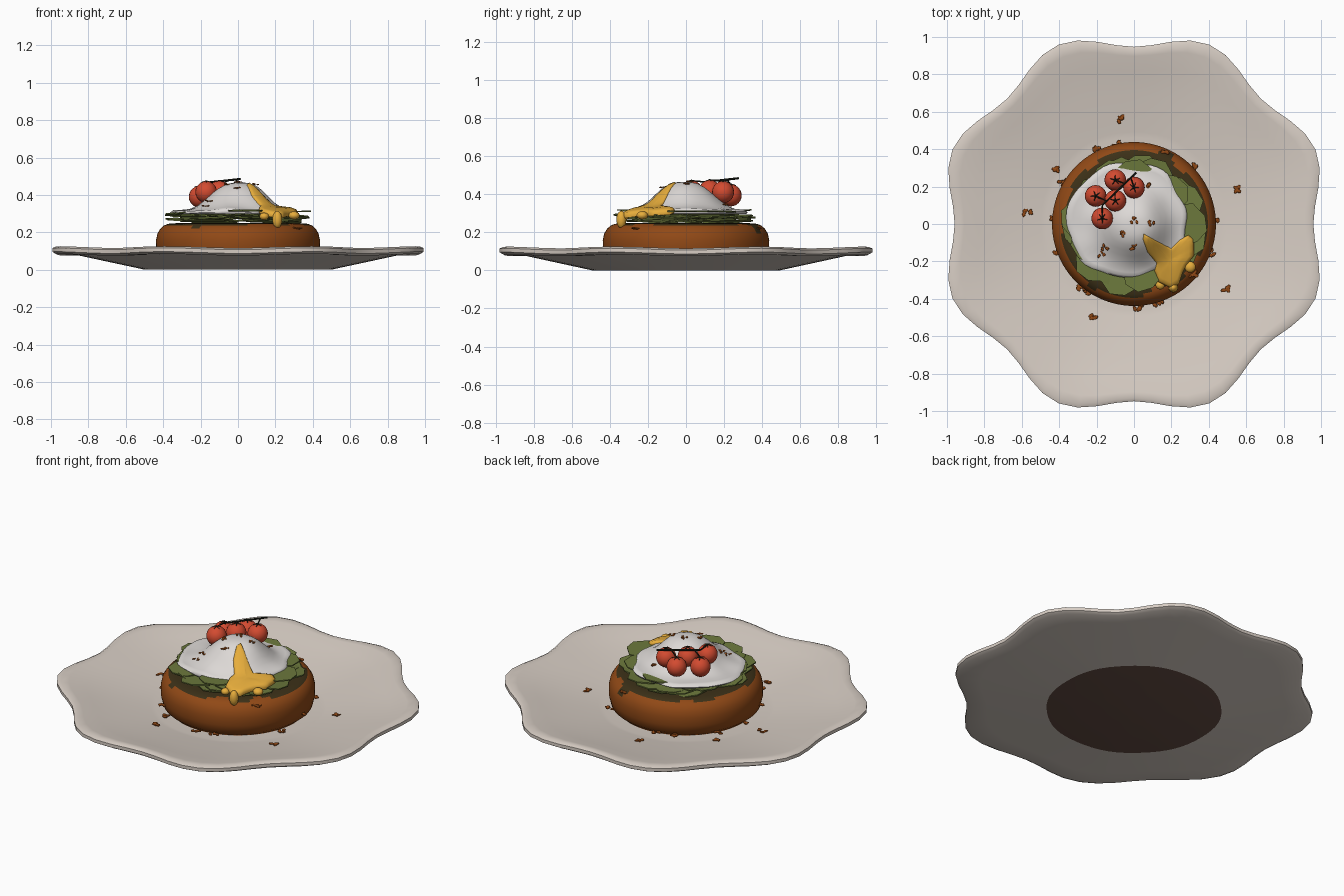
import bpy, bmesh, math, random
from mathutils import Vector, Matrix, noise

if "Cube" in bpy.data.objects:
    bpy.data.objects.remove(bpy.data.objects["Cube"])
random.seed(4)


def mat(name, r, g, b):
    m = bpy.data.materials.new(name)
    m.diffuse_color = (r, g, b, 1)
    m.use_nodes = True
    m.node_tree.nodes["Principled BSDF"].inputs["Base Color"].default_value = m.diffuse_color
    return m


PLATE = mat("plate_cream", 0.68, 0.61, 0.55)
BASE = mat("base_brown", 0.13, 0.075, 0.058)
BREAD = mat("toast_brown", 0.28, 0.066, 0.008)
DARK = mat("char_dark", 0.045, 0.03, 0.009)
LEAF = mat("leaf_green", 0.15, 0.19, 0.045)
WHITE = mat("egg_white", 0.72, 0.69, 0.67)
YOLK = mat("yolk_yellow", 0.80, 0.42, 0.045)
RED = mat("tomato_red", 0.65, 0.07, 0.03)
STEM = mat("stem_dark", 0.012, 0.014, 0.008)


def finish(name, bm, mats, angle=40, rule=None):
    bmesh.ops.recalc_face_normals(bm, faces=bm.faces)
    if rule:
        for f in bm.faces:
            f.material_index = rule(f.calc_center_median(), f.normal)
    me = bpy.data.meshes.new(name)
    bm.to_mesh(me)
    bm.free()
    for m in mats:
        me.materials.append(m)
    me.shade_smooth()
    me.set_sharp_from_angle(angle=math.radians(angle))
    ob = bpy.data.objects.new(name, me)
    bpy.context.collection.objects.link(ob)
    return ob


def skin(rings, first, last):
    """Closed surface through rings of points, fanned to a point at each end."""
    bm = bmesh.new()
    vs = [[bm.verts.new(p) for p in ring] for ring in rings]
    a, b, n = bm.verts.new(first), bm.verts.new(last), len(rings[0])
    for i in range(n):
        j = (i + 1) % n
        bm.faces.new((a, vs[0][i], vs[0][j]))
        bm.faces.new((b, vs[-1][j], vs[-1][i]))
        for u, v in zip(vs, vs[1:]):
            bm.faces.new((u[i], v[i], v[j], u[j]))
    return bm


def angles(n):
    return [2 * math.pi * i / n for i in range(n)]


# Plate with eight soft lobes
prof = [(.25, .03), (.47, .03), (.5, .034), (.7, .068), (.85, .095), (.94, .116), (.98, .121),
        (1, .112), (1, .092), (.98, .08), (.87, .078), (.5, 0)]
rings = []
for r, z in prof:
    ring = []
    for t in angles(64):
        c = math.cos(8 * t)
        q = r * (1 + (.005 - .046 * c) * r ** 3)
        ring.append((q * math.cos(t), q * math.sin(t) * .988, z - .005 * c * r ** 4 * (z > .05)))
    rings.append(ring)
finish("plate", skin(rings, (0, 0, .03), (0, 0, 0)), [PLATE, BASE], 50,
       lambda c, n: 1 if c.z < .002 else 0)

# Toasted bun with charred patches under the leaves
prof = [(.39, .03), (.425, .06), (.437, .11), (.438, .16), (.43, .195), (.415, .22), (.395, .237),
        (.375, .245), (.35, .248), (.32, .249), (.2, .25)]
rings = [[(r * math.cos(t), r * math.sin(t), z) for t in angles(96)] for r, z in prof]


def char(c, n):
    k = noise.noise(Vector((c.x * 7, c.y * 7, 3)))
    r = math.hypot(c.x, c.y)
    return 1 if c.z > .2 and r < .39 + .06 * k else 0


finish("bun", skin(rings, (0, 0, .03), (0, 0, .25)), [BREAD, DARK], 50, char)

# Layered leaves
bm = bmesh.new()
outline = [(.05, -.04), (.22, -.1), (.33, -.1), (.385, -.04), (.375, .04), (.31, .11), (.2, .09), (.05, .04)]
for layer in range(4):
    for k in range(8):
        t = 2 * math.pi * (k + layer * .37 + random.uniform(-.2, .2)) / 8
        s = random.uniform(.88, 1.03)
        tilt = random.uniform(-.05, .04)
        roll = random.uniform(-.1, .1)
        m = Matrix.Rotation(t, 4, 'Z')
        vs = [bm.verts.new(m @ Vector((x * s, y, .258 + layer * .014 + x * tilt + y * roll))) for x, y in outline]
        f = bm.faces.new(vs)
        g = bmesh.ops.extrude_face_region(bm, geom=[f])
        bmesh.ops.translate(bm, vec=(0, 0, .007), verts=[v for v in g["geom"] if isinstance(v, bmesh.types.BMVert)])
finish("leaves", bm, [LEAF], 30)

# Poached egg white: a dome with a loose skirt
EDGE = [.28, .29, .32, .33, .34, .36, .36, .34, .31, .28, .28, .30]


def egg_edge(t):
    k = (t % (2 * math.pi)) / (math.pi / 6)
    i = int(k) % 12
    w = (k % 1) ** 2 * (3 - 2 * (k % 1))
    return EDGE[i] * (1 - w) + EDGE[(i + 1) % 12] * w + .008 * math.sin(7 * t)


def egg_z(x, y):
    d = math.hypot(x - .005, y + .01)
    lump = .01 * noise.noise(Vector((x * 8, y * 8, 0))) * min(1, d * 5)
    return .318 + .148 * math.exp(-(d / .18) ** 3) + lump


rings = []
for s in (.1, .2, .3, .4, .5, .6, .7, .8, .9, .96, 1, .98):
    ring = []
    for t in angles(64):
        r = egg_edge(t) * s
        x, y = r * math.cos(t), r * math.sin(t)
        ring.append((x, y, egg_z(x, y) - (.012 if s == 1 else 0)))
    rings.append(ring)
rings[-1] = [(x, y, .298) for x, y, z in rings[-1]]
finish("egg_white", skin(rings, (0, 0, egg_z(0, 0)), (0, 0, .298)), [WHITE], 70)

# Runny yolk spilling towards the front right
C = Vector((.19, -.19))
spill = [(.05, -.05), (.12, -.09), (.2, -.13), (.25, -.08), (.29, -.06), (.32, -.08), (.32, -.17), (.28, -.22),
         (.26, -.26), (.24, -.32), (.2, -.345), (.13, -.31), (.11, -.25), (.12, -.21), (.07, -.15), (.045, -.08)]


def yolk_z(x, y, lift):
    d = math.hypot(x, y)
    return (egg_z(x, y) if d < .3 else .32 - (d - .3) * .25) + lift


pts = []
for i, p in enumerate(spill):
    q = spill[(i + 1) % len(spill)]
    pts += [Vector(p).lerp(Vector(q), k / 3) for k in range(3)]
rings = []
for s, lift in ((.2, .014), (.4, .014), (.6, .013), (.8, .012), (.93, .009), (1, -.004), (.97, -.02)):
    rings.append([(p.x, p.y, yolk_z(p.x, p.y, lift)) for p in (C.lerp(q, s) for q in pts)])
bm = skin(rings, (C.x, C.y, yolk_z(C.x, C.y, .014)), (C.x, C.y, .3))
for x, y, z, w, h in ((.21, -.34, .268, .026, .046), (.14, -.325, .285, .025, .02), (.3, -.23, .29, .03, .022)):
    bmesh.ops.create_uvsphere(bm, u_segments=16, v_segments=10, radius=1,
                              matrix=Matrix.Translation((x, y, z)) @ Matrix.Diagonal((w, w, h, 1)))
finish("yolk", bm, [YOLK], 70)


def rod(bm, a, b, r1, r2, n=6):
    a, b = Vector(a), Vector(b)
    m = Matrix.Translation((a + b) / 2) @ (b - a).to_track_quat('Z', 'Y').to_matrix().to_4x4()
    bmesh.ops.create_cone(bm, cap_ends=True, segments=n, radius1=r1, radius2=r2, depth=(b - a).length, matrix=m)


# Cherry tomatoes on the vine
toms = [(-.1, .235, .395), (0, .195, .412), (-.205, .15, .39), (-.1, .125, .418), (-.17, .03, .415)]
bm, vine = bmesh.new(), bmesh.new()
v0, v1 = Vector((-.17, .1, .466)), Vector((.012, .275, .485))
rod(vine, v0, v1, .005, .006)
for x, y, z in toms:
    bmesh.ops.create_uvsphere(bm, u_segments=20, v_segments=12, radius=.058, matrix=Matrix.Translation((x, y, z)))
    top = Vector((x, y, z + .057))
    k = (top - v0).dot(v1 - v0) / (v1 - v0).length_squared
    rod(vine, top, v0.lerp(v1, min(1, max(0, k + .1))), .004, .004)
    for t in angles(5):
        rod(vine, top, top + Vector((.028 * math.cos(t + x * 9), .028 * math.sin(t + x * 9), -.004)), .006, .001, 4)
finish("tomatoes", bm, [RED], 80)
finish("vine", vine, [STEM], 50)


# Crumbs on plate, egg and bun edge
def crumb(bm, x, y, z, size=.011):
    for _ in range(4):
        o = Vector((x + random.uniform(-.02, .02), y + random.uniform(-.015, .015), z + random.uniform(0, .006)))
        m = Matrix.Translation(o) @ Matrix.Rotation(random.uniform(0, 6), 4, 'Z') @ \
            Matrix.Diagonal((size * 1.6, size, size * .5, 1))
        bmesh.ops.create_icosphere(bm, subdivisions=1, radius=1, matrix=m)


bm = bmesh.new()
for x, y in ((-.57, .06), (-.08, .56), (.54, .19), (.49, -.34), (-.21, -.5), (-.41, .29)):
    crumb(bm, x, y, .035 + max(0, math.hypot(x, y) - .48) * .17)
for x, y in ((0, .02), (-.06, -.05), (-.17, -.16), (-.15, -.12), (.07, .2), (.09, 0), (-.01, -.12)):
    crumb(bm, x, y, egg_z(x, y) + .001, .008)
for k in range(14):
    t = 2 * math.pi * (k + random.random()) / 14
    z = random.choice((.04, .05, .09, .22))
    r = .41 if z > .2 else .44
    crumb(bm, r * math.cos(t), r * math.sin(t), z)
finish("crumbs", bm, [BREAD], 20)
